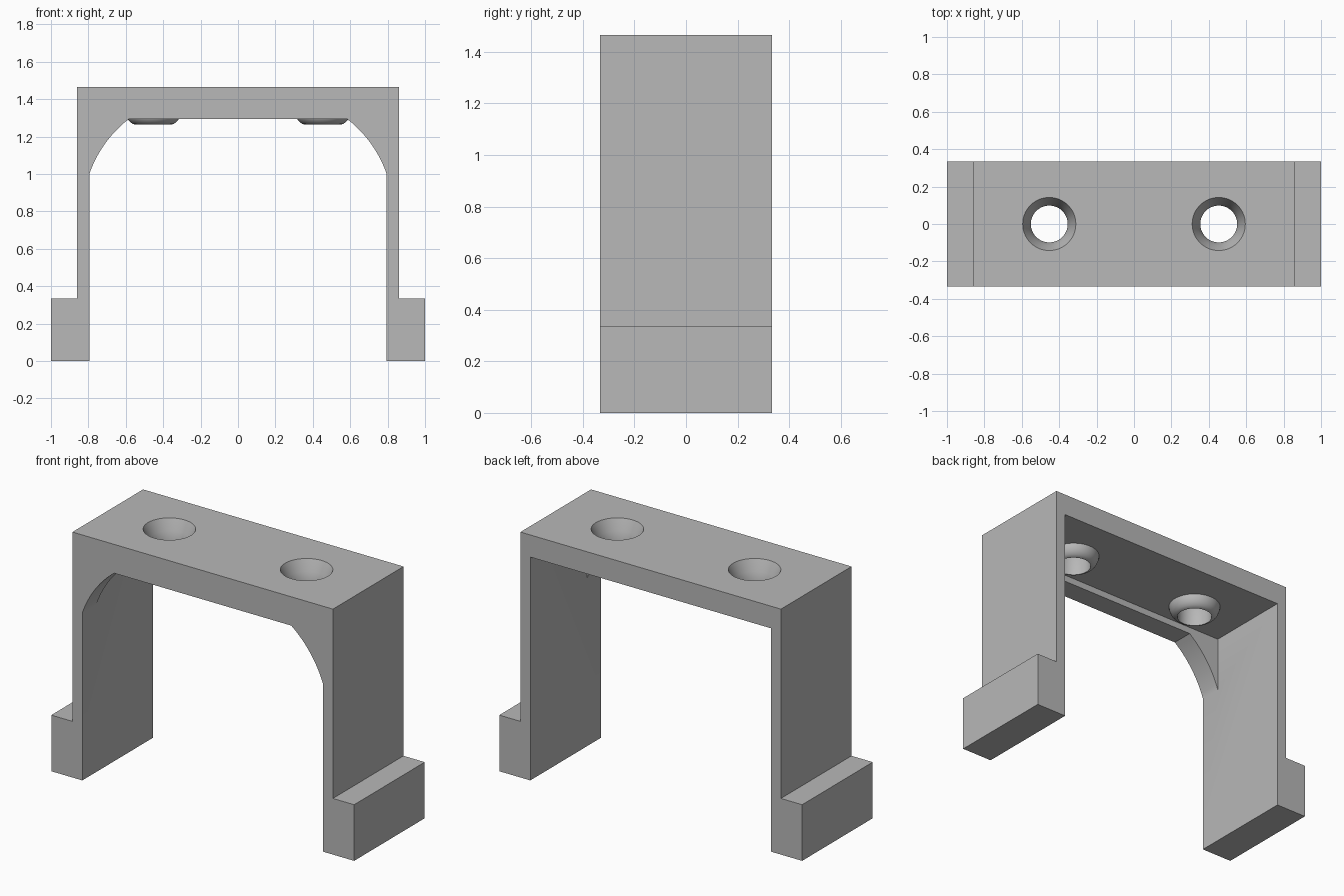
import bpy, bmesh, math
from mathutils import Matrix, Vector

cube = bpy.data.objects.get("Cube")
if cube:
    bpy.data.objects.remove(cube, do_unlink=True)

grey = bpy.data.materials.new("plain grey")
grey.use_nodes = True
colour = (0.48, 0.48, 0.48, 1)
grey.diffuse_color = colour
grey.node_tree.nodes["Principled BSDF"].inputs["Base Color"].default_value = colour

HALF_DEPTH, TOP, PLATE_UNDER = 0.333, 1.465, 1.333
LIP_BACK, LIP_UNDER = -0.2, 1.293
LEG_IN, LEG_OUT, FOOT_TOP = 0.795, 0.86, 0.335
HOLE_X, HOLE_R = 0.453, 0.0985


def finish(name, bm):
    bmesh.ops.recalc_face_normals(bm, faces=bm.faces)
    mesh = bpy.data.meshes.new(name)
    bm.to_mesh(mesh)
    bm.free()
    mesh.materials.append(grey)
    obj = bpy.data.objects.new(name, mesh)
    bpy.context.collection.objects.link(obj)
    return obj


def prism(name, half, y0, y1):
    """Mirror a right-hand xz profile across x = 0 and extrude it along y."""
    bm = bmesh.new()
    outline = half + [(-x, z) for x, z in reversed(half)]
    face = bm.faces.new([bm.verts.new((x, y0, z)) for x, z in outline])
    new = bmesh.ops.extrude_face_region(bm, geom=[face])["geom"]
    verts = [g for g in new if isinstance(g, bmesh.types.BMVert)]
    bmesh.ops.translate(bm, verts=verts, vec=(0, y1 - y0, 0))
    return finish(name, bm)


def lathe(name, profile, x):
    """Spin a closed (radius, z) profile that starts and ends on the axis."""
    bm = bmesh.new()
    verts = [bm.verts.new((r, 0, z)) for r, z in profile]
    edges = [bm.edges.new(pair) for pair in zip(verts, verts[1:])]
    bmesh.ops.spin(bm, geom=verts + edges, cent=(0, 0, 0), axis=(0, 0, 1),
                   angle=math.tau, steps=64, use_duplicate=False)
    bmesh.ops.remove_doubles(bm, verts=bm.verts, dist=1e-4)
    bmesh.ops.translate(bm, verts=bm.verts, vec=(x, 0, 0))
    return finish(name, bm)


def combine(target, tool, operation):
    mod = target.modifiers.new(tool.name, "BOOLEAN")
    mod.operation = operation
    mod.solver = "EXACT"
    mod.object = tool
    bpy.context.view_layer.objects.active = target
    bpy.ops.object.modifier_apply(modifier=mod.name)
    bpy.data.objects.remove(tool, do_unlink=True)


# Legs, feet and top plate share one cross-section
bracket = prism("bracket", [(LEG_OUT, TOP), (LEG_OUT, FOOT_TOP), (1, FOOT_TOP), (1, 0),
                            (LEG_IN, 0), (LEG_IN, PLATE_UNDER)], -HALF_DEPTH, HALF_DEPTH)

# Front lip with curved corner gussets
low, high = Vector((LEG_IN, 1.0)), Vector((0.585, LIP_UNDER))
outward = Vector((high.y - low.y, low.x - high.x)).normalized()
curve = []
for i in range(13):
    t = i / 12
    p = low.lerp(high, t) + outward * (0.026 * 4 * t * (1 - t))
    curve.append((p.x, p.y))
mid = (LEG_IN + LEG_OUT) / 2
lip = prism("front_lip", [(mid, 1.4), (mid, 1.0)] + curve, -HALF_DEPTH, LIP_BACK)
combine(bracket, lip, "UNION")

# Rounded bosses under the plate, then countersunk holes through them
boss = [(0, 1.39), (0.147, 1.39), (0.147, 1.33), (0.143, 1.31), (0.134, 1.29),
        (0.121, 1.275), (0.108, 1.267), (HOLE_R, 1.265), (0, 1.265)]
hole = [(0, 1.5), (0.142, 1.5), (0.142, TOP), (0.128, 1.435), (0.114, 1.4),
        (HOLE_R, 1.36), (HOLE_R, 1.2), (0, 1.2)]
for x in (-HOLE_X, HOLE_X):
    combine(bracket, lathe("boss", boss, x), "UNION")
    combine(bracket, lathe("hole_cutter", hole, x), "DIFFERENCE")

# Smooth the curves, keep the corners crisp
bpy.ops.object.select_all(action="DESELECT")
bracket.select_set(True)
bpy.context.view_layer.objects.active = bracket
bpy.ops.object.shade_smooth_by_angle(angle=math.radians(25))
